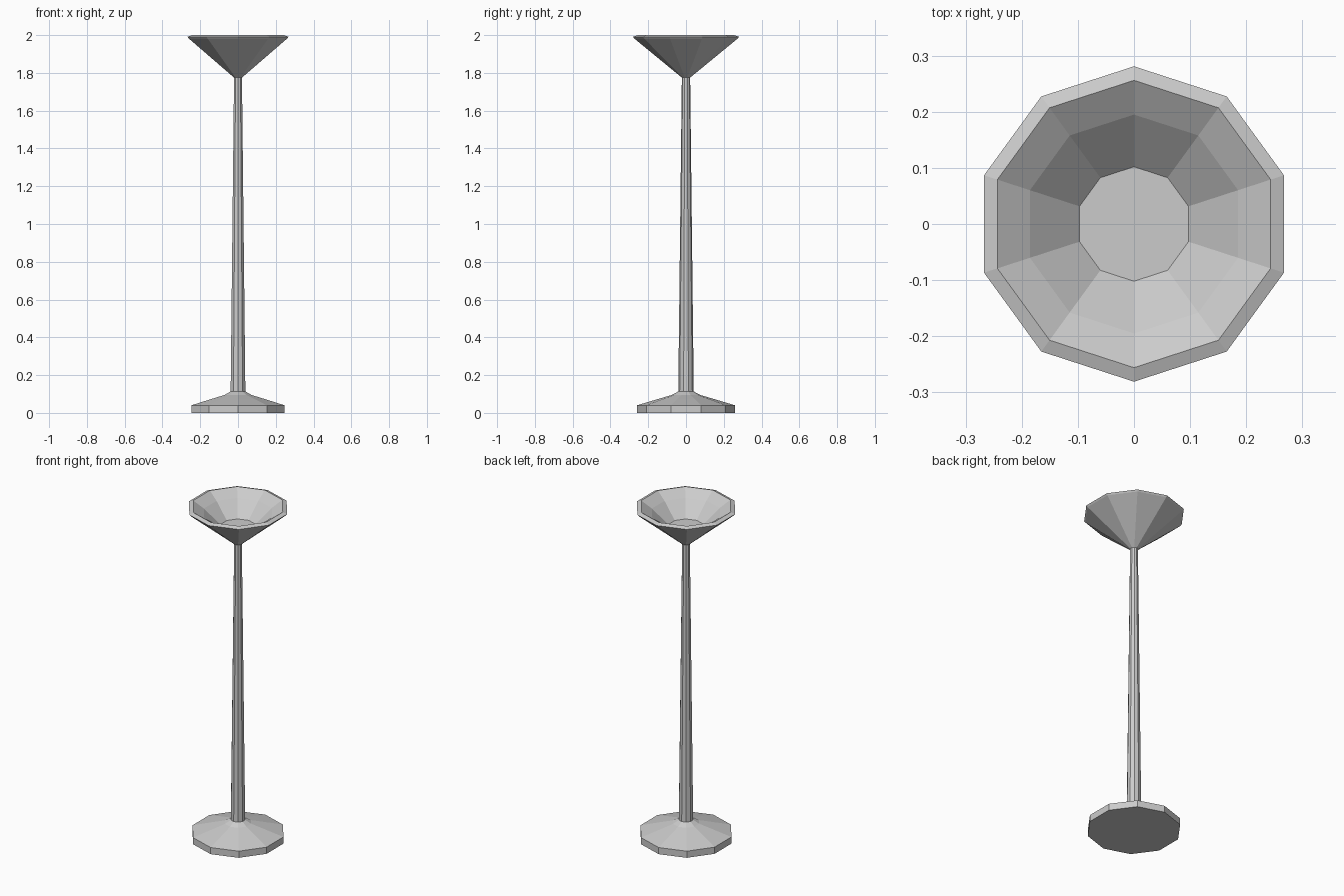
import bpy, bmesh
from math import pi, sin, cos

if "Cube" in bpy.data.objects:
    bpy.data.objects.remove(bpy.data.objects["Cube"])

SIDES = 10


def lathe(name, profile):
    """Revolve (radius, z) points, bottom to top, into a flat-faced capped solid."""
    bm = bmesh.new()
    rings = []
    for r, z in profile:
        angles = [pi / 2 + 2 * pi * i / SIDES for i in range(SIDES)]
        rings.append([bm.verts.new((r * cos(a), r * sin(a), z)) for a in angles])
    for low, high in zip(rings, rings[1:]):
        for i in range(SIDES):
            j = (i + 1) % SIDES
            bm.faces.new((low[i], low[j], high[j], high[i]))
    bm.faces.new(rings[0][::-1])
    bm.faces.new(rings[-1])
    mesh = bpy.data.meshes.new(name)
    bm.to_mesh(mesh)
    bm.free()
    obj = bpy.data.objects.new(name, mesh)
    bpy.context.collection.objects.link(obj)
    return obj


# Weighted foot with a gently flared top
lathe("base", [(0.26, 0), (0.26, 0.04), (0.16, 0.07), (0.075, 0.095), (0.042, 0.113)])

# Tapered pole
lathe("pole", [(0.041, 0.113), (0.022, 1.78)])

# Uplight bowl: outer cone, bevelled rim, hollow inside, flat floor
lathe("lamp_bowl", [(0.022, 1.775), (0.274, 1.982), (0.281, 1.991), (0.256, 2.0),
                    (0.195, 1.96), (0.102, 1.876)])
